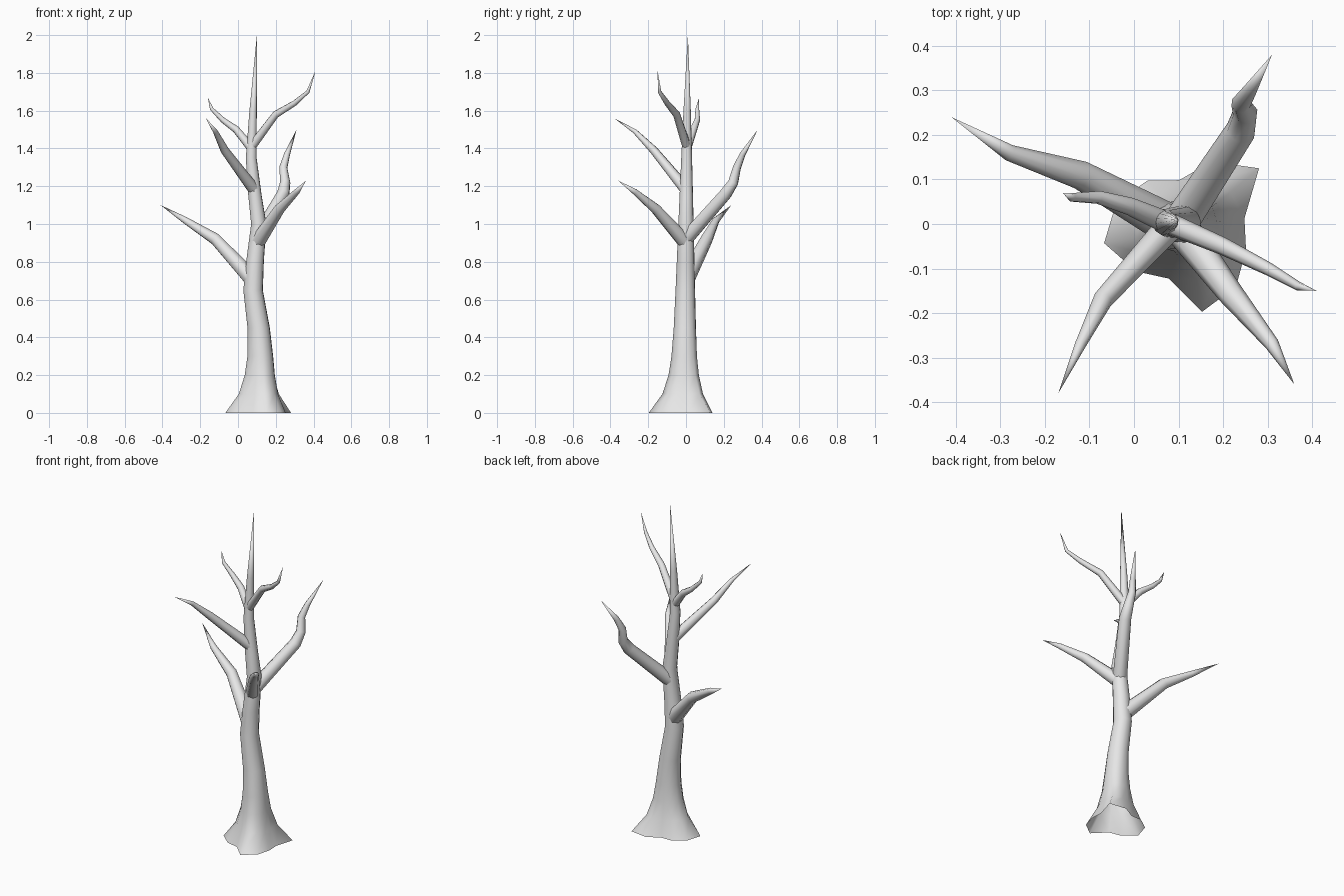
import bpy, bmesh, math
from mathutils import Vector

cube = bpy.data.objects.get("Cube")
if cube:
    bpy.data.objects.remove(cube, do_unlink=True)

bark = bpy.data.materials.new("grey_bark")
bark.use_nodes = True
GREY = (0.8, 0.8, 0.8, 1)
bark.diffuse_color = GREY
bark.node_tree.nodes["Principled BSDF"].inputs["Base Color"].default_value = GREY

# Sway of the trunk: height and sideways position
SWAY = [(0, 0.12), (0.1, 0.12), (0.2, 0.12), (0.3, 0.12), (0.45, 0.11),
        (0.65, 0.08), (0.8, 0.09), (1, 0.11), (1.15, 0.09), (1.35, 0.07),
        (1.6, 0.08), (2, 0.1)]
# Reach of the roots around the foot
ROOTS = [0.13, 0.21, 0.16, 0.11, 0.14, 0.17, 0.19, 0.15, 0.12, 0.19, 0.17, 0.14]


def trunk_centre(height):
    for (low, x_low), (high, x_high) in zip(SWAY, SWAY[1:]):
        if height <= high:
            share = (height - low) / (high - low)
            x = x_low + (x_high - x_low) * share
            return Vector((x, (height - 1) * 0.01, height))


def trunk_radius(height):
    return 0.041 * (2 - height) ** 0.8


def skin(name, rings, tip):
    """Bridge rings of points, close them to a tip and leave the start open."""
    bm = bmesh.new()
    loops = [[bm.verts.new(point) for point in ring] for ring in rings]
    count = len(loops[0])
    for low, high in zip(loops, loops[1:]):
        for i in range(count):
            j = (i + 1) % count
            bm.faces.new((low[i], low[j], high[j], high[i]))
    top = bm.verts.new(tip)
    last = loops[-1]
    for i in range(count):
        bm.faces.new((last[i], last[(i + 1) % count], top))
    mesh = bpy.data.meshes.new(name)
    bm.to_mesh(mesh)
    bm.free()
    mesh.materials.append(bark)
    mesh.shade_smooth()
    obj = bpy.data.objects.new(name, mesh)
    bpy.context.collection.objects.link(obj)


def trunk():
    """Round sections that spread into the root outline at the ground."""
    rings = []
    for height, _ in SWAY[:-1]:
        centre = trunk_centre(height)
        spread = math.exp(-height / 0.11)
        ring = []
        for k, reach in enumerate(ROOTS):
            angle = math.radians(10) + math.tau * k / len(ROOTS)
            radius = trunk_radius(height) * (1 - spread) + reach * spread
            direction = Vector((math.cos(angle), math.sin(angle), 0))
            ring.append(centre + direction * radius)
        rings.append(ring)
    skin("trunk", rings, trunk_centre(2))


def branch(name, height, bends, sides=8):
    """Limb growing out of the trunk at a height, thinning to a point."""
    points = [trunk_centre(height)] + [Vector(bend) for bend in bends]
    base_radius = trunk_radius(height) * 0.92
    side = Vector((0, 0, 1)).cross(points[1] - points[0])
    rings = []
    for i in range(len(bends)):
        radius = base_radius * (1 - 0.6 * i / (len(bends) - 1))
        before = (points[i] - points[max(i - 1, 0)]).normalized()
        after = (points[i + 1] - points[i]).normalized()
        along = (before + after).normalized()
        side = (side - along * side.dot(along)).normalized()
        across = along.cross(side)
        ring = []
        for k in range(sides):
            angle = math.tau * k / sides
            offset = side * math.cos(angle) + across * math.sin(angle)
            ring.append(points[i] + offset * radius)
        rings.append(ring)
    skin(name, rings, points[-1])


trunk()

# Branches, from the lowest to the highest
branch("low_right_branch", 0.7,
       [(-0.12, 0.11, 0.92), (-0.28, 0.16, 1.02), (-0.41, 0.24, 1.1)])
branch("front_left_branch", 0.9,
       [(0.22, -0.16, 1.08), (0.31, -0.27, 1.17), (0.36, -0.36, 1.23)])
branch("back_left_branch", 0.92,
       [(0.24, 0.21, 1.16), (0.25, 0.25, 1.22), (0.24, 0.27, 1.3),
        (0.26, 0.3, 1.37), (0.31, 0.38, 1.5)])
branch("front_right_branch", 1.18,
       [(-0.07, -0.17, 1.39), (-0.12, -0.27, 1.49), (-0.17, -0.38, 1.56)])
branch("high_right_branch", 1.4,
       [(-0.01, 0.04, 1.5), (-0.08, 0.06, 1.55), (-0.14, 0.06, 1.61),
        (-0.16, 0.07, 1.67)])
branch("high_left_branch", 1.41,
       [(0.2, -0.05, 1.58), (0.3, -0.1, 1.64), (0.37, -0.14, 1.7),
        (0.41, -0.15, 1.81)])
